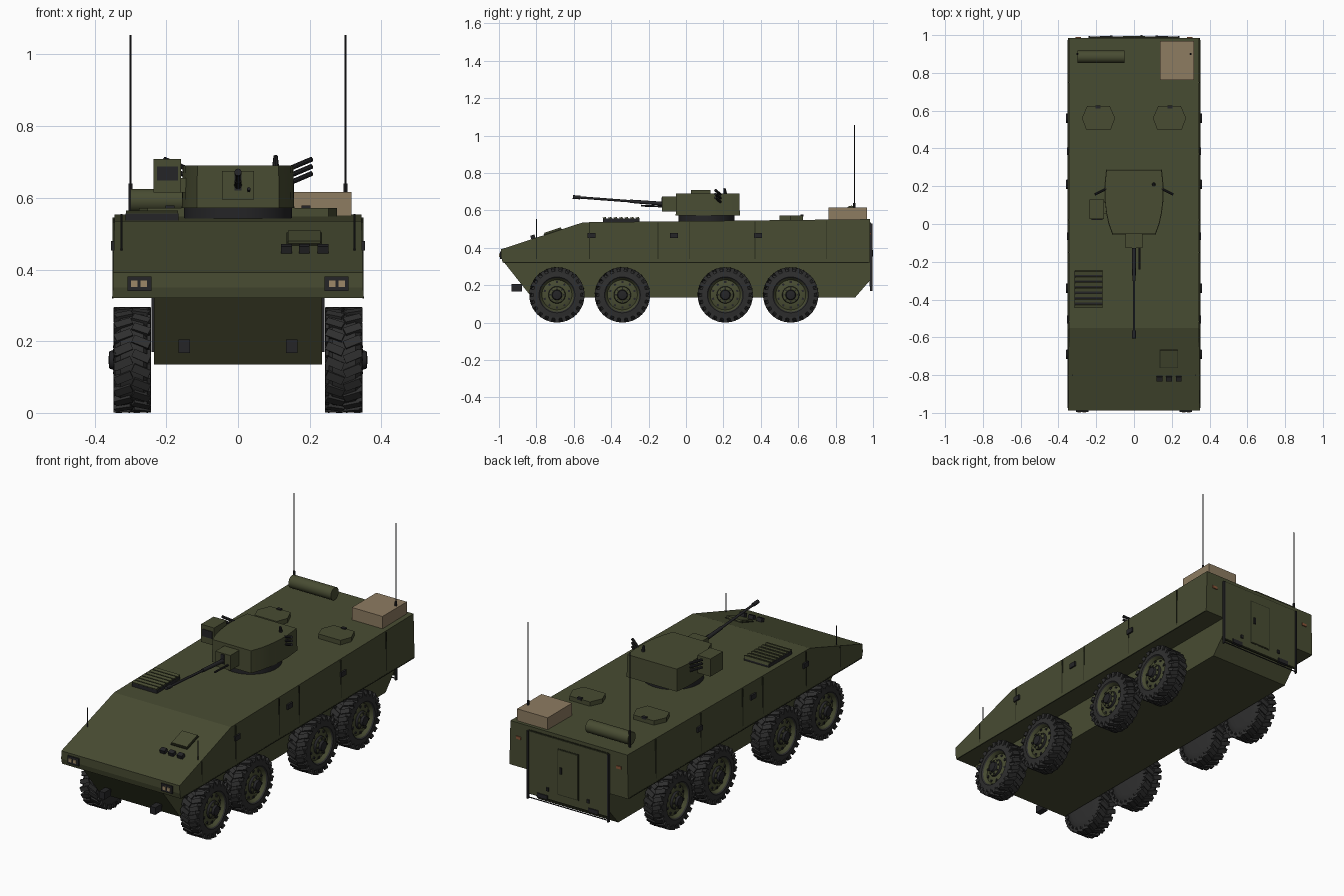
import bpy, bmesh, math
from mathutils import Matrix, Vector

cube = bpy.data.objects.get("Cube")
if cube:
    bpy.data.objects.remove(cube, do_unlink=True)


def material(name, rgb):
    m = bpy.data.materials.new(name)
    m.use_nodes = True
    m.diffuse_color = (*rgb, 1)
    m.node_tree.nodes["Principled BSDF"].inputs["Base Color"].default_value = (*rgb, 1)
    return m


OLIVE = material("olive paint", (0.065, 0.072, 0.032))
RUBBER = material("tyre rubber", (0.028, 0.028, 0.028))
BLACK = material("dark metal", (0.018, 0.018, 0.020))
SEAM = material("seam shadow", (0.022, 0.025, 0.012))
TAN = material("tan canvas", (0.27, 0.20, 0.12))
LENS = material("headlamp lens", (0.34, 0.25, 0.14))
AMBER = material("marker lamp", (0.25, 0.09, 0.04))


def finish(name, bm, mats, smooth=False):
    bmesh.ops.recalc_face_normals(bm, faces=bm.faces)
    mesh = bpy.data.meshes.new(name)
    bm.to_mesh(mesh)
    bm.free()
    for m in mats:
        mesh.materials.append(m)
    if smooth:
        mesh.shade_smooth()
        mesh.set_sharp_from_angle(angle=math.radians(35))
    ob = bpy.data.objects.new(name, mesh)
    bpy.context.scene.collection.objects.link(ob)
    return ob


def box(name, mat, centre, size, tilt=0):
    bm = bmesh.new()
    mtx = Matrix.Translation(centre) @ Matrix.Rotation(tilt, 4, 'X') @ Matrix.Diagonal((*size, 1))
    bmesh.ops.create_cube(bm, size=1, matrix=mtx)
    return finish(name, bm, [mat])


def tube(name, mat, a, b, r, sides=12, r2=None):
    a, b = Vector(a), Vector(b)
    bm = bmesh.new()
    mtx = Matrix.Translation((a + b) / 2) @ (b - a).to_track_quat('Z', 'Y').to_matrix().to_4x4()
    bmesh.ops.create_cone(bm, cap_ends=True, segments=sides, radius1=r,
                          radius2=r if r2 is None else r2, depth=(b - a).length, matrix=mtx)
    return finish(name, bm, [mat], True)


def prism(name, mat, low, high, smooth=False):
    """Loft between two matching outlines of 3D points."""
    bm = bmesh.new()
    p = [bm.verts.new(v) for v in low]
    q = [bm.verts.new(v) for v in high]
    bm.faces.new(p)
    bm.faces.new(q)
    for i in range(len(p)):
        j = (i + 1) % len(p)
        bm.faces.new((p[i], p[j], q[j], q[i]))
    return finish(name, bm, [mat], smooth)


# Hull: side profiles extruded across the width, upper sides leaning in slightly
upper = [(-0.98, 0.32), (-0.988, 0.35), (-0.988, 0.392), (-0.55, 0.536), (0.985, 0.553), (0.985, 0.32)]
half = lambda z: 0.35 - (z - 0.32) * 0.025
prism("upper_hull", OLIVE, [(-half(z), y, z) for y, z in upper], [(half(z), y, z) for y, z in upper])
lower = [(-0.975, 0.325), (-0.825, 0.135), (0.905, 0.135), (0.983, 0.225), (0.983, 0.325)]
prism("lower_hull", OLIVE, [(-0.235, y, z) for y, z in lower], [(0.235, y, z) for y, z in lower])
SLOPE = math.atan2(0.144, 0.438)


def roof(y):
    return 0.392 + (y + 0.988) * 0.329 if y < -0.55 else 0.536 + (y + 0.55) * 0.011


# Wheels: one lathed tyre and rim with chevron lugs, shared by all eight
def wheel_mesh():
    bm = bmesh.new()
    profile = [(0.0, 0.02, 0), (0.0, 0.09, 0), (0.006, 0.125, 0), (0.02, 0.14, 0), (0.085, 0.14, 0),
               (0.1, 0.126, 0), (0.104, 0.096, 0), (0.098, 0.09, 1), (0.08, 0.08, 1), (0.088, 0.056, 1),
               (0.088, 0.046, 2), (0.1, 0.043, 1), (0.104, 0.028, 2), (0.116, 0.024, 2), (0.118, 0.008, 2)]
    n = 40
    rings = [[bm.verts.new((x, r * math.sin(math.tau * k / n), r * math.cos(math.tau * k / n)))
              for k in range(n)] for x, r, _ in profile]
    for i in range(len(rings) - 1):
        for k in range(n):
            j = (k + 1) % n
            f = bm.faces.new((rings[i][k], rings[i][j], rings[i + 1][j], rings[i + 1][k]))
            f.material_index = profile[i][2]
    bm.faces.new(rings[0])
    bm.faces.new(rings[-1]).material_index = 2
    lugs = 22
    for i in range(lugs):
        for side in (-1, 1):
            turn = Matrix.Rotation(math.tau * (i + side * 0.25) / lugs, 4, 'X')
            mtx = turn @ Matrix.Translation((0.052 + side * 0.025, 0, 0.1395)) \
                @ Matrix.Rotation(side * 0.4, 4, 'Z') @ Matrix.Diagonal((0.05, 0.023, 0.015, 1))
            bmesh.ops.create_cube(bm, size=1, matrix=mtx)
            mtx = turn @ Matrix.Translation((0.052 + side * 0.046, side * 0.009, 0.131)) \
                @ Matrix.Diagonal((0.01, 0.02, 0.024, 1))
            bmesh.ops.create_cube(bm, size=1, matrix=mtx)
    for count, radius, size in ((10, 0.068, 0.011), (8, 0.036, 0.007)):
        for i in range(count):
            mtx = Matrix.Rotation(math.tau * i / count, 4, 'X') \
                @ Matrix.Translation((0.085 if count == 10 else 0.102, 0, radius)) \
                @ Matrix.Diagonal((0.008, size, size, 1))
            made = bmesh.ops.create_cube(bm, size=1, matrix=mtx)
            for f in {f for v in made["verts"] for f in v.link_faces}:
                f.material_index = 2
    return finish("wheel", bm, [RUBBER, OLIVE, BLACK], True)


first = wheel_mesh()
for y in (-0.69, -0.34, 0.21, 0.56):
    for side in (1, -1):
        w = first if (y, side) == (-0.69, 1) else first.copy()
        if w is not first:
            bpy.context.scene.collection.objects.link(w)
        w.location = (side * 0.243, y, 0.148)
        w.rotation_euler.z = 0 if side > 0 else math.pi
        w.name = "wheel"

# Side panels, lamps and tow blocks, mirrored
for s in (-1, 1):
    for y in (-0.515, -0.15, 0.02, 0.37, 0.75, -0.8):
        top = roof(y) - 0.005
        box("side_seam", SEAM, (s * 0.346, y, (0.32 + top) / 2), (0.007, 0.005, top - 0.32))
    for y in (-0.505, -0.065, 0.385):
        box("side_marker", BLACK, (s * 0.349, y, 0.466), (0.012, 0.042, 0.026))
    box("side_edge", SEAM, (s * 0.349, 0, 0.322), (0.004, 1.95, 0.005))
    box("headlamp_frame", BLACK, (s * 0.275, -0.989, 0.36), (0.066, 0.012, 0.04))
    for dx in (-0.012, 0.014):
        box("headlamp", LENS, (s * (0.275 + dx), -0.996, 0.36), (0.018, 0.006, 0.018))
    box("tow_block", BLACK, (s * 0.15, -0.905, 0.186), (0.032, 0.055, 0.038))
    tube("marker_rod", BLACK, (s * 0.325, -0.8, 0.44), (s * 0.325, -0.8, 0.555), 0.0025, 6)
    # Rear fittings
    box("ramp_post", BLACK, (s * 0.237, 0.99, 0.35), (0.008, 0.012, 0.36))
    box("ramp_foot", BLACK, (s * 0.15, 0.988, 0.205), (0.06, 0.016, 0.022))
    box("tail_lamp", AMBER, (s * 0.295, 0.986, 0.475), (0.028, 0.008, 0.014))
    box("ramp_hinge", BLACK, (s * 0.12, 0.991, 0.25), (0.014, 0.012, 0.018))
    # Whip antennas
    tube("antenna_base", BLACK, (s * 0.3, 0.9, 0.55), (s * 0.3, 0.9, 0.64), 0.006, 8)
    tube("antenna", BLACK, (s * 0.3, 0.9, 0.62), (s * 0.3, 0.9, 1.055), 0.003, 6)
    # Roof hatches with six corners
    outline = [(-0.088, 0), (-0.065, -0.06), (0.065, -0.06), (0.088, 0), (0.06, 0.065), (-0.06, 0.065)]
    prism("roof_hatch", OLIVE, [(s * 0.188 + x, 0.56 + y, 0.545) for x, y in outline],
          [(s * 0.188 + x, 0.56 + y, 0.572) for x, y in outline])
    box("hatch_hinge", BLACK, (s * 0.19, 0.62, 0.572), (0.025, 0.015, 0.012))

# Rear ramp with a centre door
box("ramp_gap", SEAM, (0, 0.985, 0.365), (0.47, 0.006, 0.34))
box("rear_ramp", OLIVE, (0, 0.986, 0.365), (0.46, 0.010, 0.33))
box("door_gap", SEAM, (0, 0.989, 0.36), (0.126, 0.007, 0.246))
box("rear_door", OLIVE, (0, 0.990, 0.36), (0.116, 0.009, 0.236))
box("door_handle", BLACK, (0.04, 0.996, 0.37), (0.01, 0.008, 0.035))
box("ramp_sill", BLACK, (0, 0.99, 0.178), (0.47, 0.004, 0.004))

# Engine grille
box("grille_frame", BLACK, (-0.24, -0.347, 0.545), (0.148, 0.196, 0.022))
for i in range(7):
    box("grille_slat", OLIVE, (-0.24, -0.435 + i * 0.0295, 0.555), (0.146, 0.018, 0.016), 0.25)

# Driver hatch and periscopes on the glacis
box("driver_hatch_gap", SEAM, (0.185, -0.712, roof(-0.712)), (0.098, 0.102, 0.010), SLOPE)
box("driver_hatch", OLIVE, (0.185, -0.712, roof(-0.712) + 0.004), (0.09, 0.094, 0.016), SLOPE)
for x in (0.135, 0.185, 0.237):
    box("periscope", BLACK, (x, -0.818, roof(-0.818) + 0.008), (0.03, 0.024, 0.024), SLOPE)

# Stowage on the rear deck
box("stowage_box", TAN, (0.227, 0.865, 0.583), (0.18, 0.205, 0.066))
tube("stowage_roll", OLIVE, (-0.3, 0.885, 0.592), (-0.05, 0.885, 0.592), 0.033, 24)

# Turret: ring and half outline mirrored across the centre
tube("turret_ring", BLACK, (0, 0.11, 0.54), (0, 0.11, 0.578), 0.15, 40)
side_pts = [(0.148, 0.288), (0.157, 0.2), (0.156, 0.13), (0.148, 0.06), (0.135, 0.0), (0.115, -0.055)]
ring = side_pts + [(-x, y) for x, y in reversed(side_pts)]
prism("turret", OLIVE, [(x, y, 0.572) for x, y in ring],
      [(x * 0.985, 0.11 + (y - 0.11) * 0.985, 0.69) for x, y in ring], True)
box("mantlet", OLIVE, (0, -0.085, 0.635), (0.088, 0.085, 0.08))
box("mantlet_slot", BLACK, (0, -0.128, 0.645), (0.02, 0.006, 0.05))

# Main gun and coaxial gun
def along(y):
    return (0, y, 0.636 - (y + 0.13) * 0.075)


tube("gun_sleeve", BLACK, along(-0.1), along(-0.3), 0.011, 16, 0.009)
tube("gun_barrel", BLACK, along(-0.28), along(-0.6), 0.0065, 12)
tube("muzzle_brake", BLACK, along(-0.565), along(-0.605), 0.010, 12)
tube("coaxial_gun", BLACK, (0.03, -0.11, 0.62), (0.03, -0.24, 0.625), 0.005, 8)

# Sight, smoke tubes and roof fitting
box("sight_housing", OLIVE, (-0.197, 0.078, 0.662), (0.077, 0.105, 0.094))
box("sight_mount", OLIVE, (-0.155, 0.085, 0.635), (0.03, 0.06, 0.04))
box("sight_window", BLACK, (-0.197, 0.025, 0.668), (0.058, 0.006, 0.038))
for s in (-1, 1):
    for i in range(3):
        z = 0.64 + i * 0.02
        tube("smoke_tube", BLACK, (s * 0.14, 0.19, z), (s * 0.206, 0.157, z + 0.028), 0.007, 10)
tube("roof_fitting", BLACK, (0.105, 0.21, 0.688), (0.105, 0.205, 0.718), 0.010, 10, 0.006)
